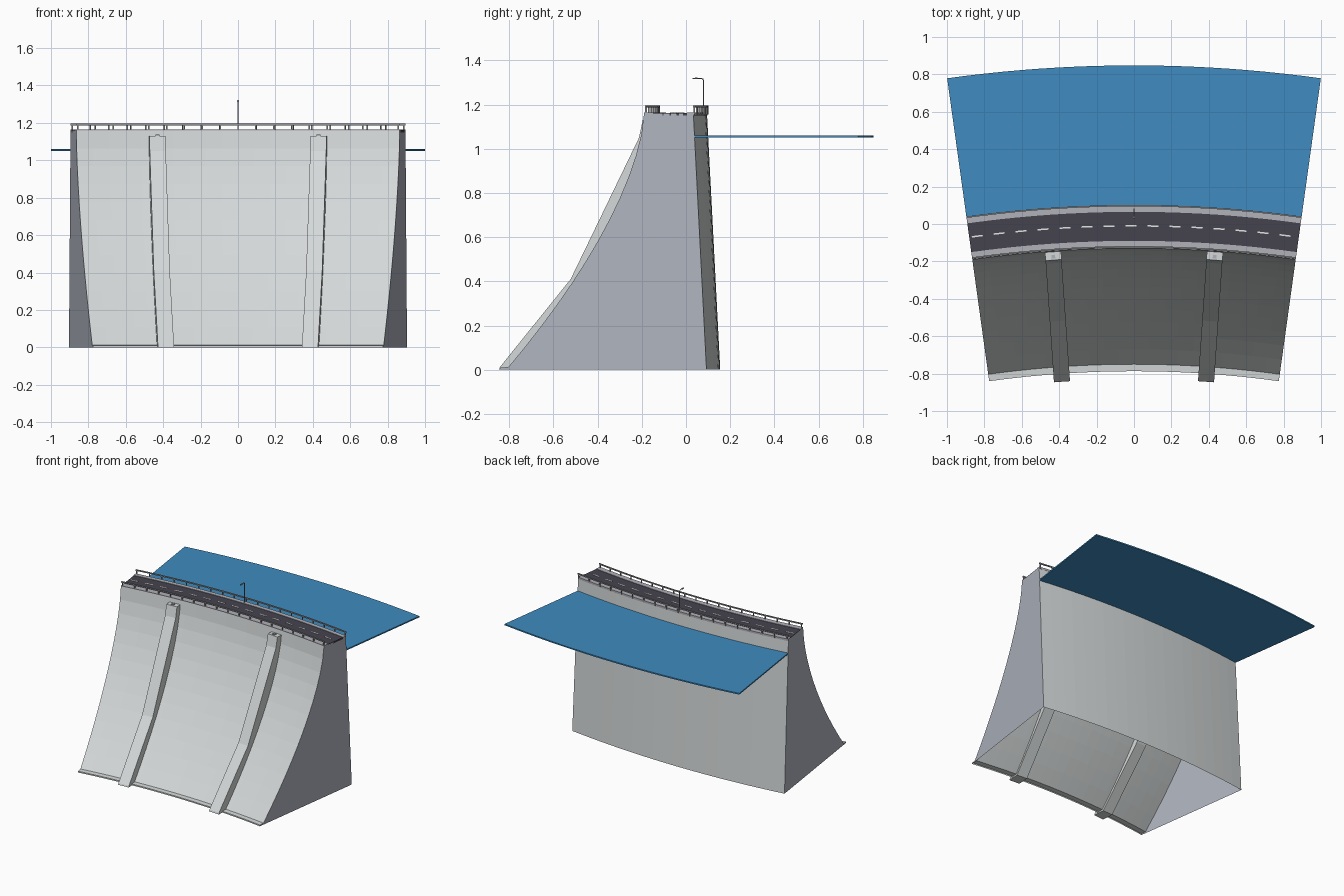
import bpy, bmesh, math
from mathutils import Matrix, Vector

if "Cube" in bpy.data.objects:
    bpy.data.objects.remove(bpy.data.objects["Cube"])

YC = -6.42                   # centre of the arc in plan
HALF = math.radians(7.9)     # half of the arc angle
TOP = 1.16                   # crest height


def material(name, r, g, b):
    m = bpy.data.materials.new(name)
    m.diffuse_color = (r, g, b, 1)
    m.use_nodes = True
    m.node_tree.nodes["Principled BSDF"].inputs["Base Color"].default_value = m.diffuse_color
    return m


CONCRETE = material("pale concrete", .66, .69, .69)
END = material("end concrete", .43, .46, .52)
PAVING = material("paving grey", .44, .44, .49)
ASPHALT = material("asphalt", .06, .056, .075)
WHITE = material("white paint", .8, .8, .8)
WATER = material("water blue", .05, .26, .53)
METAL = material("rail metal", .30, .30, .31)


def finish(name, bm, mats):
    bmesh.ops.recalc_face_normals(bm, faces=bm.faces)
    me = bpy.data.meshes.new(name)
    bm.to_mesh(me)
    bm.free()
    for m in mats:
        me.materials.append(m)
    ob = bpy.data.objects.new(name, me)
    bpy.context.collection.objects.link(ob)
    return ob


def polar(y, z, a):
    """Point whose mid-plane position is (y, z), turned by a about the arc centre."""
    r = y - YC
    return Vector((r * math.sin(a), YC + r * math.cos(a), z))


def sweep(bm, profile, a0=-HALF, a1=HALF, n=20, end_mat=0):
    """Sweep a closed (y, z) profile along the arc and cap both ends."""
    rings = [[bm.verts.new(polar(y, z, a0 + (a1 - a0) * i / n)) for y, z in profile]
             for i in range(n + 1)]
    k = len(profile)
    for r0, r1 in zip(rings, rings[1:]):
        for j in range(k):
            bm.faces.new((r0[j], r0[(j + 1) % k], r1[(j + 1) % k], r1[j]))
    for ring in (rings[0], rings[-1]):
        bm.faces.new(ring).material_index = end_mat


def rect(y0, y1, z0, z1):
    return [(y0, z0), (y1, z0), (y1, z1), (y0, z1)]


def swept(name, profile, mat):
    bm = bmesh.new()
    sweep(bm, profile)
    return finish(name, bm, [mat])


def box(bm, size, a, y, z):
    """Box centred on a polar position, turned to face the arc centre."""
    m = (Matrix.Translation(polar(y, z, a)) @ Matrix.Rotation(-a, 4, 'Z')
         @ Matrix.Diagonal((*size, 1)))
    bmesh.ops.create_cube(bm, size=1, matrix=m)


# dam wall: curved downstream face, leaning upstream face, open underneath
STEPS = 12
profile = [(.155, 0), (-.787, 0), (-.787, .01)]
for i in range(STEPS + 1):
    z = .012 + (TOP - .012) * i / STEPS
    profile.append((-.13 - .63 * (1 - z / TOP) ** 1.57, z))
profile.append((.095, TOP))
bm = bmesh.new()
sweep(bm, profile, end_mat=1)
bmesh.ops.recalc_face_normals(bm, faces=bm.faces)
under = [f for f in bm.faces if all(v.co.z < .001 for v in f.verts)]
bmesh.ops.delete(bm, geom=under, context='FACES_ONLY')
finish("dam_wall", bm, [CONCRETE, END])

# two buttress ribs down the downstream face, with a small cap on each
front = [(-.83, 0), (-.826, .012), (-.505, .41), (-.195, 1.05), (-.178, 1.13)]
rib = front + [(-.11, 1.13), (-.11, 1.05), (-.40, .41), (-.74, 0)]
for side, label in ((-1, "left"), (1, "right")):
    a = side * math.radians(3.95)
    bm = bmesh.new()
    turn = Matrix.Rotation(-a, 4, 'Z')
    rows = []
    for x in (-.043, .043):
        rows.append([bm.verts.new(turn @ Vector((x, y - YC, z)) + Vector((0, YC, 0)))
                     for y, z in rib])
        bm.faces.new(rows[-1])
    for j in range(len(rib)):
        k = (j + 1) % len(rib)
        bm.faces.new((rows[0][j], rows[0][k], rows[1][k], rows[1][j]))
    finish(label + "_buttress", bm, [CONCRETE])
    bm = bmesh.new()
    box(bm, (.02, .02, .012), a, -.16, 1.131)
    finish(label + "_buttress_cap", bm, [PAVING])

# road, pavements and centre line
swept("road", rect(-.09, .065, TOP - .01, TOP + .002), ASPHALT)
swept("front_pavement", rect(-.13, -.09, TOP - .01, TOP + .005), PAVING)
swept("back_pavement", rect(.065, .097, TOP - .01, TOP + .005), PAVING)
bm = bmesh.new()
step = 2 * HALF / 15
for i in range(15):
    start = -HALF + (i + .12) * step
    sweep(bm, rect(-.014, -.006, TOP, TOP + .004), start, start + step * .5, 1)
finish("centre_line", bm, [WHITE])

# railings on both edges of the crest
POSTS = 19
for label, y in (("front", -.122), ("back", .098)):
    bm = bmesh.new()
    sweep(bm, rect(y - .004, y + .004, 1.187, 1.196))
    for i in range(POSTS):
        a = (-1 + 2 * i / (POSTS - 1)) * HALF * .99
        box(bm, (.007, .007, .036), a, y, 1.172)
    finish(label + "_railing", bm, [METAL])

# street lamp: bent pole with a small head
cu = bpy.data.curves.new("lamp_pole", 'CURVE')
cu.dimensions = '3D'
cu.bevel_depth = .0028
cu.bevel_resolution = 1
cu.use_fill_caps = True
path = [(.08, TOP), (.08, 1.305), (.077, 1.315), (.068, 1.319), (.04, 1.319)]
sp = cu.splines.new('POLY')
sp.points.add(len(path) - 1)
for p, (y, z) in zip(sp.points, path):
    p.co = (0, y, z, 1)
cu.materials.append(METAL)
bpy.context.collection.objects.link(bpy.data.objects.new("lamp_pole", cu))
bm = bmesh.new()
box(bm, (.009, .022, .006), 0, .041, 1.318)
finish("lamp_head", bm, [METAL])

# reservoir water slab
swept("water", rect(.095, .848, 1.05, 1.06), WATER)
